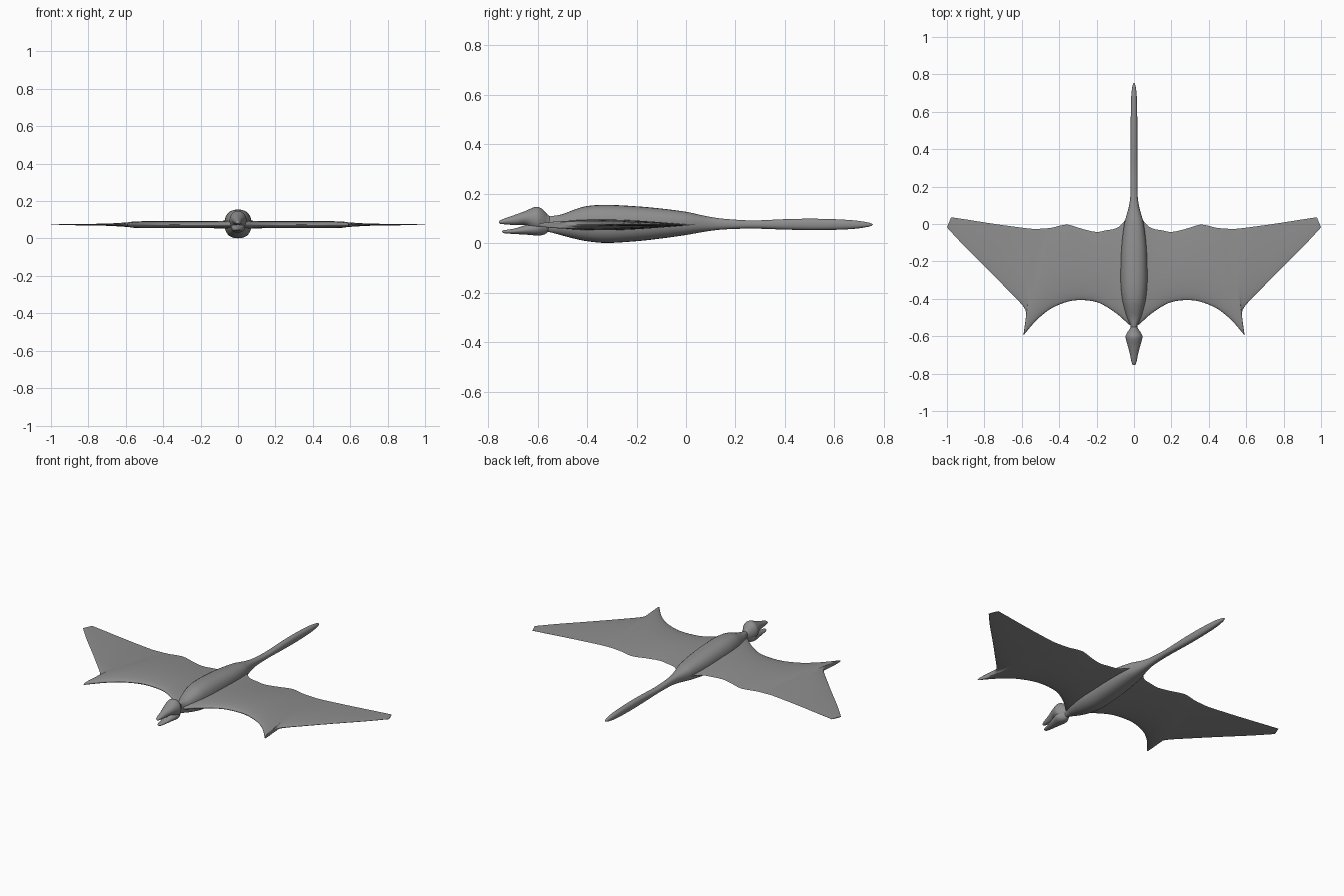
import bpy, bmesh, math

GREY = bpy.data.materials.new("grey skin")
GREY.diffuse_color = (0.27, 0.27, 0.27, 1)


def smooth_rows(rows, n):
    """Catmull-Rom resampling of control rows, n steps per span."""
    out = []
    for i in range(len(rows) - 1):
        p0, p1 = rows[max(i - 1, 0)], rows[i]
        p2, p3 = rows[i + 1], rows[min(i + 2, len(rows) - 1)]
        for k in range(n):
            t = k / n
            out.append([0.5 * (2 * b + (c - a) * t + (2 * a - 5 * b + 4 * c - d) * t * t
                               + (3 * b - a - 3 * c + d) * t ** 3)
                        for a, b, c, d in zip(p0, p1, p2, p3)])
    return out + [list(rows[-1])]


def skin(name, rings):
    """Bridge closed rings of points and cap both ends."""
    bm = bmesh.new()
    vs = [[bm.verts.new(p) for p in ring] for ring in rings]
    n = len(vs[0])
    for a, b in zip(vs, vs[1:]):
        for i in range(n):
            j = (i + 1) % n
            bm.faces.new((a[i], a[j], b[j], b[i]))
    bm.faces.new(vs[0])
    bm.faces.new(vs[-1])
    bmesh.ops.recalc_face_normals(bm, faces=bm.faces)
    mesh = bpy.data.meshes.new(name)
    bm.to_mesh(mesh)
    bm.free()
    obj = bpy.data.objects.new(name, mesh)
    bpy.context.collection.objects.link(obj)
    mesh.materials.append(GREY)
    bpy.context.view_layer.objects.active = obj
    obj.select_set(True)
    bpy.ops.object.shade_smooth_by_angle(angle=math.radians(60))
    obj.select_set(False)
    return obj


def loft(name, rows, power=1.0, steps=4, sides=28):
    """Loft along y; each row is y, half width, top z, bottom z."""
    rings = []
    for y, w, top, bot in smooth_rows(rows, steps):
        ring = []
        for i in range(sides):
            a = 2 * math.pi * i / sides
            c, s = math.cos(a), math.sin(a)
            ring.append((w * math.copysign(abs(c) ** power, c), y,
                         (top + bot) / 2 + (top - bot) / 2 * math.copysign(abs(s) ** power, s)))
        rings.append(ring)
    return skin(name, rings)


# Body, neck and tail
loft("body_and_tail", [
    (-0.57, 0.016, 0.105, 0.048), (-0.54, 0.020, 0.110, 0.042), (-0.50, 0.038, 0.117, 0.031),
    (-0.45, 0.053, 0.136, 0.018), (-0.40, 0.064, 0.150, 0.008), (-0.32, 0.072, 0.155, 0.001),
    (-0.20, 0.071, 0.149, 0.008), (-0.10, 0.065, 0.140, 0.019), (0.00, 0.052, 0.127, 0.033),
    (0.05, 0.039, 0.116, 0.042), (0.10, 0.026, 0.106, 0.050), (0.16, 0.019, 0.098, 0.056),
    (0.27, 0.018, 0.092, 0.059), (0.40, 0.018, 0.097, 0.055), (0.50, 0.018, 0.099, 0.053),
    (0.60, 0.017, 0.097, 0.054), (0.68, 0.015, 0.092, 0.058), (0.73, 0.010, 0.085, 0.065),
    (0.748, 0.005, 0.080, 0.070), (0.755, 0.001, 0.076, 0.074)], power=0.85)

# Skull with upper beak
loft("skull_and_upper_beak", [
    (-0.545, 0.015, 0.105, 0.055), (-0.56, 0.022, 0.116, 0.050), (-0.58, 0.036, 0.137, 0.045),
    (-0.60, 0.045, 0.147, 0.045), (-0.62, 0.042, 0.143, 0.055), (-0.65, 0.034, 0.130, 0.073),
    (-0.69, 0.023, 0.115, 0.073), (-0.73, 0.015, 0.101, 0.076), (-0.75, 0.009, 0.093, 0.078),
    (-0.755, 0.003, 0.087, 0.082)])

# Lower jaw
loft("lower_jaw", [
    (-0.55, 0.014, 0.090, 0.055), (-0.57, 0.024, 0.095, 0.036), (-0.60, 0.038, 0.090, 0.031),
    (-0.64, 0.032, 0.076, 0.034), (-0.69, 0.021, 0.060, 0.037), (-0.725, 0.014, 0.054, 0.039),
    (-0.738, 0.009, 0.052, 0.041), (-0.743, 0.003, 0.048, 0.045)])

# Wing chords: front x, front y, rear x, rear y, half thickness
INNER = [(0.00, -0.55, 0.00, 0.06, 0.024), (0.03, -0.535, 0.03, 0.04, 0.024),
         (0.085, -0.485, 0.085, -0.018, 0.020), (0.165, -0.432, 0.15, -0.034, 0.018),
         (0.22, -0.413, 0.205, -0.042, 0.018), (0.285, -0.407, 0.28, -0.025, 0.018),
         (0.35, -0.414, 0.35, -0.004, 0.018), (0.42, -0.440, 0.40, -0.010, 0.018),
         (0.47, -0.470, 0.43, -0.018, 0.018), (0.53, -0.523, 0.455, -0.022, 0.018),
         (0.592, -0.597, 0.48, -0.024, 0.016)]
OUTER = [(0.592, -0.597, 0.48, -0.024, 0.016), (0.585, -0.55, 0.515, -0.026, 0.015),
         (0.577, -0.49, 0.54, -0.026, 0.014), (0.592, -0.44, 0.58, -0.022, 0.012),
         (0.685, -0.342, 0.68, -0.009, 0.006), (0.77, -0.255, 0.77, 0.004, 0.004),
         (0.835, -0.190, 0.84, 0.015, 0.003), (0.92, -0.105, 0.91, 0.026, 0.002),
         (1.00, -0.018, 0.978, 0.036, 0.0012)]
CHORD = 20


def wing(name, side):
    rings = []
    for fx, fy, rx, ry, h in smooth_rows(INNER, 3)[:-1] + smooth_rows(OUTER, 3):
        ring = []
        for i in range(2 * CHORD):
            a = math.pi * i / CHORD
            t = (1 - math.cos(a)) / 2
            thick = h * 2.6 * math.sqrt(t) * (1 - t) + 0.0006
            up = 1 if i <= CHORD else -1
            ring.append((side * min(fx + (rx - fx) * t, 1.0), fy + (ry - fy) * t,
                         0.074 + up * thick))
        rings.append(ring)
    return skin(name, rings)


wing("right_wing", 1)
wing("left_wing", -1)
